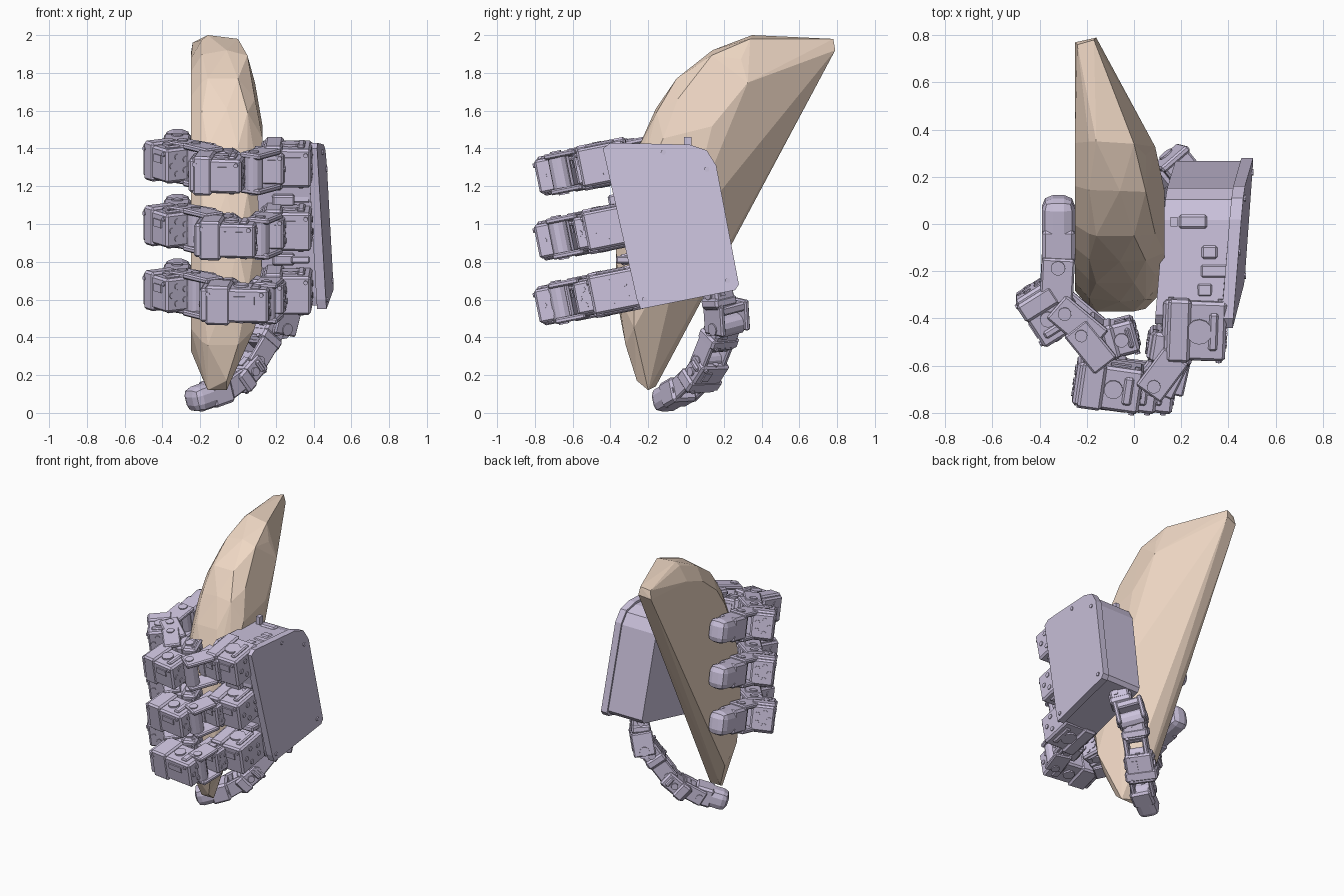
import bpy, bmesh
from math import cos, sin, pi
from mathutils import Vector, Matrix

if "Cube" in bpy.data.objects:
    bpy.data.objects.remove(bpy.data.objects["Cube"])


def material(name, col):
    m = bpy.data.materials.new(name)
    m.diffuse_color = (*col, 1)
    m.use_nodes = True
    m.node_tree.nodes["Principled BSDF"].inputs["Base Color"].default_value = m.diffuse_color
    return m


LILAC = material("lilac_plastic", (0.60, 0.54, 0.72))
TAN = material("tan_blade", (0.86, 0.68, 0.55))


def finish(bm, name, mat):
    bmesh.ops.recalc_face_normals(bm, faces=bm.faces)
    me = bpy.data.meshes.new(name)
    bm.to_mesh(me)
    bm.free()
    me.materials.append(mat)
    ob = bpy.data.objects.new(name, me)
    bpy.context.collection.objects.link(ob)
    return ob


def frame(p, q, hinge):
    """Local x runs from p to q, local z follows the hinge axis."""
    p, q = Vector(p), Vector(q)
    x = (q - p).normalized()
    y = Vector(hinge).cross(x).normalized()
    z = x.cross(y)
    m = Matrix((x, y, z)).transposed().to_4x4()
    m.translation = (p + q) / 2
    return m, (q - p).length


def box(bm, m, size, at=(0, 0, 0), bevel=0.0, seg=1):
    vs = bmesh.ops.create_cube(bm, size=1)["verts"]
    for v in vs:
        v.co = Vector([c * s + a for c, s, a in zip(v.co, size, at)])
    edges = list({e for v in vs for e in v.link_edges})
    if bevel:
        res = bmesh.ops.bevel(bm, geom=edges, offset=bevel, segments=seg,
                              profile=0.5, affect='EDGES')
        vs = list({v for v in set(vs) | set(res["verts"]) if v.is_valid})
    for v in vs:
        v.co = m @ v.co


def disc(bm, m, at, r, h, axis, n=12):
    rot = {'X': Matrix.Rotation(pi / 2, 4, 'Y'), 'Y': Matrix.Rotation(pi / 2, 4, 'X'),
           'Z': Matrix.Identity(4)}[axis]
    bmesh.ops.create_cone(bm, cap_ends=True, segments=n, radius1=r, radius2=r, depth=h,
                          matrix=m @ Matrix.Translation(at) @ rot)


def servo(bm, p, q, hinge, depth, width):
    """Motor block: stepped body, flanges, round hubs and screws."""
    m, l = frame(p, q, hinge)
    box(bm, m, (l, depth * 0.94, width * 0.86), bevel=0.012)
    box(bm, m, (l * 0.36, depth, width), (l * 0.24, 0, 0), bevel=0.012)
    box(bm, m, (l * 0.14, depth * 0.6, width * 0.97), (-l * 0.3, 0, 0), bevel=0.008)
    for s in (-1, 1):
        disc(bm, m, (-l * 0.08, 0, s * width * 0.44), depth * 0.2, 0.02, 'Z')
        box(bm, m, (l * 0.3, 0.012, width * 0.2), (-l * 0.15, s * depth * 0.475, width * 0.15))
        for k in range(5):
            a = k * 2 * pi / 5
            disc(bm, m, (s * l / 2, cos(a) * depth * 0.27, sin(a) * width * 0.23),
                 0.017, 0.012, 'X', 8)
        for x in (-0.4, 0.38):
            disc(bm, m, (x * l, s * depth * 0.48, width * 0.3), 0.012, 0.016, 'Y', 8)


def bracket(bm, p, q, hinge, depth, width, web=True):
    """Yoke: two cheek plates, an optional web and the hinge barrel."""
    m, l = frame(p, q, hinge)
    for s in (-1, 1):
        box(bm, m, (l, depth, 0.03), (0, 0, s * (width / 2 - 0.015)), bevel=0.008)
        disc(bm, m, (l * 0.3, 0, s * width / 2), depth * 0.22, 0.014, 'Z')
    if web:
        box(bm, m, (l * 0.3, depth * 0.9, width), (-l * 0.3, 0, 0), bevel=0.01)
    disc(bm, m, (l * 0.3, 0, 0), depth * 0.38, width * 0.8, 'Z')


def pad(bm, p, q, hinge, depth, width):
    m, l = frame(p, q, hinge)
    box(bm, m, (l, depth, width), bevel=min(depth, width) * 0.33, seg=2)
    box(bm, m, (l * 0.55, depth, width), (-l * 0.22, 0, 0), bevel=0.015)


# Held blade: hull of profile slices, flat on the left and thin along the back edge
curve = [(0.35, 2.0), (0.14, 1.92), (-0.05, 1.77), (-0.16, 1.61), (-0.25, 1.41), (-0.33, 1.17),
         (-0.37, 0.88), (-0.37, 0.62), (-0.32, 0.36), (-0.26, 0.17), (-0.2, 0.12)]
bm = bmesh.new()


def blade_slice(x, s, cy, cz, pts):
    for y, z in pts:
        bm.verts.new((x, cy + s * (y - cy), cz + s * (z - cz)))


blade_slice(-0.25, 0.87, 0.3, 1.03, curve[:9])
blade_slice(-0.19, 0.975, 0.3, 1.03, curve[:9])
blade_slice(-0.16, 1.0, 0.3, 1.03, curve[::2])
blade_slice(-0.06, 1.0, 0.3, 1.03, curve[1::2] + curve[-1:])
blade_slice(0.0, 1.0, 0.0, 1.03, [(0.34, 1.98)] + curve[2:9:2])
blade_slice(0.05, 0.97, 0.0, 1.0, [(0.3, 1.9)] + curve[1:9:2])
blade_slice(0.09, 0.86, 0.0, 1.0, curve[2:9:2] + [(0.38, 1.87)])
blade_slice(0.13, 0.72, -0.02, 1.05, [(0.2, 1.7)] + curve[3:8] + [(0.0, 0.9)])
for x, y, z in ((-0.25, 0.77, 1.9), (-0.24, 0.76, 1.96), (-0.16, 0.79, 1.92), (-0.17, 0.78, 1.98),
                (-0.25, -0.1, 0.33), (-0.17, -0.16, 0.14), (-0.07, -0.16, 0.19)):
    bm.verts.new((x, y, z))
hull = bmesh.ops.convex_hull(bm, input=bm.verts)
bmesh.ops.delete(bm, geom=list({g for g in hull["geom_interior"] + hull["geom_unused"]
                                if isinstance(g, bmesh.types.BMVert)}), context='VERTS')
finish(bm, "held_blade", TAN)

# Palm: housing with a leaning outer face
outline = [(-0.44, 1.4), (-0.4, 1.43), (0.02, 1.42), (0.11, 1.39), (0.16, 1.31),
           (0.28, 0.68), (0.26, 0.65), (-0.19, 0.56), (-0.24, 0.55), (-0.26, 0.6)]
bm = bmesh.new()


def palm_prism(inset, x0, x1):
    rings = []
    for x in (x0, x1):
        rings.append([bm.verts.new((x + 0.08 * y - 0.04 * (z - 1), y * inset + (inset - 1) * 0.05,
                                    1 + (z - 1) * inset)) for y, z in outline])
    a, b = rings
    bm.faces.new(a)
    bm.faces.new(b[::-1])
    for i in range(len(a)):
        j = (i + 1) % len(a)
        bm.faces.new((a[i], b[i], b[j], a[j]))


palm_prism(1.0, 0.42, 0.47)
palm_prism(0.96, 0.14, 0.42)
I = Matrix.Identity(4)
TILT = Matrix.Rotation(0.2, 4, 'X')
box(bm, I, (0.03, 0.04, 0.08), (0.17, 0.01, 1.42))
for y, z in ((-0.12, 1.38), (0.11, 1.29), (-0.22, 0.6), (0.22, 0.7)):
    disc(bm, I, (0.472 + 0.08 * y - 0.04 * (z - 1), y, z), 0.014, 0.01, 'X', 8)
for y, x, w in ((0.01, 0.25, 0.12), (-0.12, 0.32, 0.07), (-0.2, 0.35, 0.14), (-0.28, 0.3, 0.07)):
    box(bm, I, (w, 0.06, 0.05), (x, y, 1.39), bevel=0.01)
for z in (1.2, 0.88):
    box(bm, TILT, (0.12, 0.16, 0.06), (0.24, -0.1, z - 0.02), bevel=0.01)
    box(bm, I, (0.1, 0.08, 0.04), (0.33, -0.33, z - 0.07), bevel=0.008)
finish(bm, "palm", LILAC)

# Three matching fingers that curl round the front of the blade
HINGE = (0, -0.2, 1)
for i, name in enumerate(("upper", "middle", "lower")):
    bm = bmesh.new()

    def P(x, y):
        return (x, y, 1.405 + 0.2 * y - 0.343 * i)

    d = 0.07 * i
    servo(bm, P(0.39, -0.44 + 0.03 * i), P(0.12, -0.43 + 0.03 * i), HINGE, 0.27, 0.24)
    servo(bm, P(0.25, -0.53), P(0.06, -0.5), HINGE, 0.13, 0.2)
    bracket(bm, P(0.18, -0.54), P(0.06 + d * 0.6, -0.7), HINGE, 0.13, 0.22, web=False)
    servo(bm, P(0.03 + d, -0.70), P(-0.25 + d * 0.4, -0.66), HINGE, 0.2, 0.21)
    servo(bm, P(0.01, -0.46), P(-0.14, -0.5), HINGE, 0.15, 0.18)
    bracket(bm, P(-0.12, -0.58), P(-0.25, -0.42), HINGE, 0.12, 0.23)
    bracket(bm, P(-0.15, -0.48), P(-0.33, -0.33), HINGE, 0.13, 0.22)
    servo(bm, P(-0.31, -0.47), P(-0.44, -0.27), HINGE, 0.17, 0.21)
    bracket(bm, P(-0.33, -0.32), P(-0.32, -0.13), HINGE, 0.14, 0.2)
    pad(bm, P(-0.32, -0.17), P(-0.32, 0.115), HINGE, 0.14, 0.17)
    finish(bm, name + "_finger", LILAC)

# Thumb reaching under the lower tip of the blade
bm = bmesh.new()
H = (0.65, -0.75, 0)
servo(bm, (0.27, 0.16, 0.7), (0.25, 0.18, 0.55), H, 0.13, 0.15)
bracket(bm, (0.23, 0.21, 0.59), (0.19, 0.22, 0.43), H, 0.15, 0.2)
servo(bm, (0.19, 0.21, 0.5), (0.11, 0.16, 0.36), H, 0.14, 0.18)
bracket(bm, (0.14, 0.17, 0.4), (0.05, 0.11, 0.25), H, 0.12, 0.16)
servo(bm, (0.08, 0.14, 0.28), (-0.04, 0.05, 0.14), H, 0.12, 0.22)
bracket(bm, (0.0, 0.06, 0.19), (-0.12, -0.03, 0.1), H, 0.11, 0.16)
pad(bm, (-0.06, -0.01, 0.13), (-0.255, -0.13, 0.06), H, 0.135, 0.15)
finish(bm, "thumb", LILAC)
